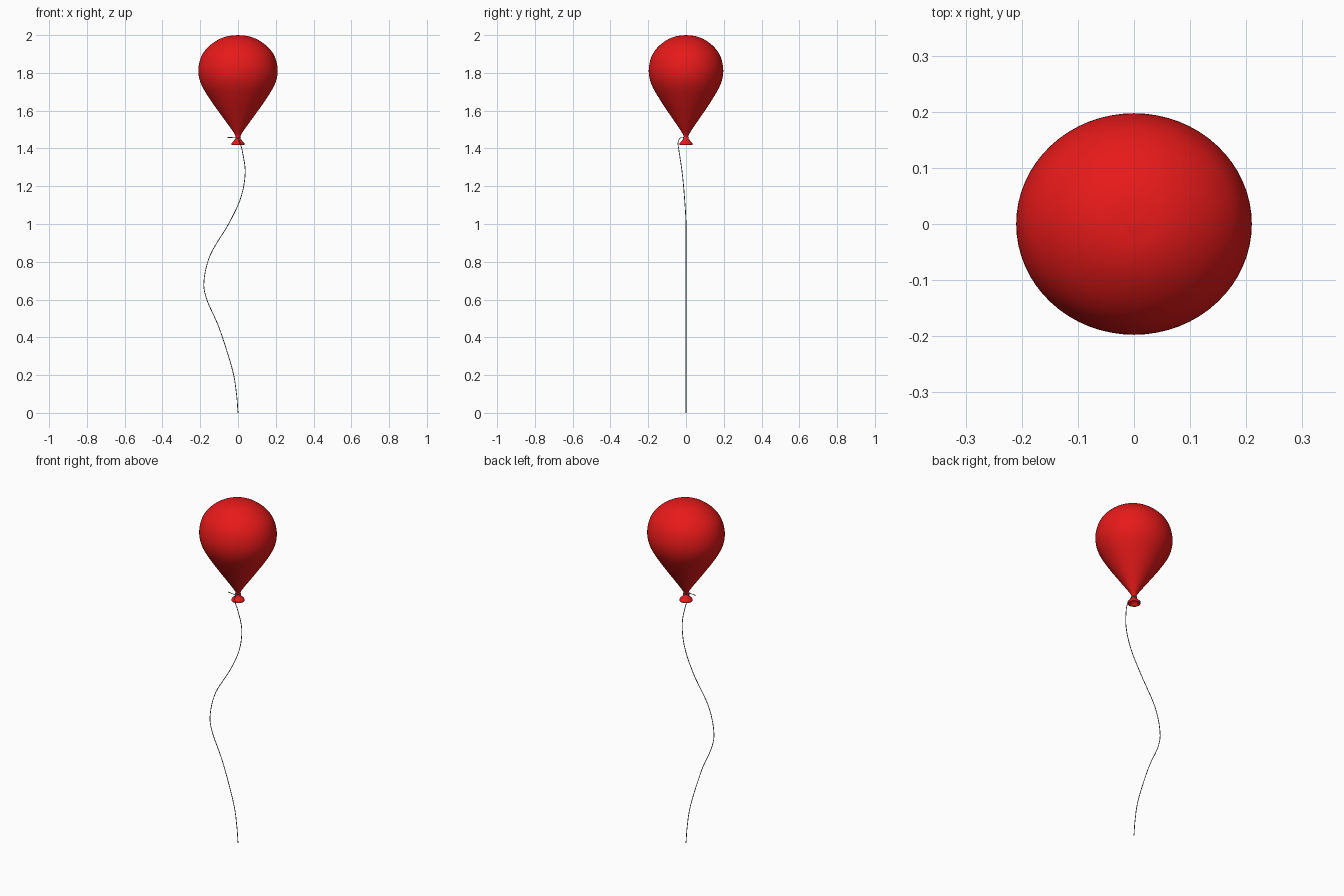
import bpy, bmesh, math
from mathutils import Vector

if "Cube" in bpy.data.objects:
    bpy.data.objects.remove(bpy.data.objects["Cube"])


def material(name, color):
    m = bpy.data.materials.new(name)
    m.diffuse_color = color
    m.use_nodes = True
    m.node_tree.nodes["Principled BSDF"].inputs["Base Color"].default_value = m.diffuse_color
    return m


def smooth_path(pts, steps):
    # Catmull-Rom curve through the given points
    p = [Vector(q) for q in pts]
    p = [2 * p[0] - p[1]] + p + [2 * p[-1] - p[-2]]
    out = []
    for i in range(1, len(p) - 2):
        a, b, c, d = p[i - 1:i + 3]
        for s in range(steps):
            t = s / steps
            out.append(0.5 * (2 * b + (c - a) * t + (2 * a - 5 * b + 4 * c - d) * t * t
                              + (3 * b - a - 3 * c + d) * t ** 3))
    return out + [p[-2]]


def lathe(name, profile, mat, y_scale=1.0, segments=64):
    bm = bmesh.new()
    verts = [bm.verts.new((max(r, 0), 0, z)) for r, z in profile]
    edges = [bm.edges.new(e) for e in zip(verts, verts[1:])]
    bmesh.ops.spin(bm, geom=verts + edges, cent=(0, 0, 0), axis=(0, 0, 1),
                   angle=math.tau, steps=segments)
    bmesh.ops.remove_doubles(bm, verts=bm.verts, dist=0.0002)
    bmesh.ops.recalc_face_normals(bm, faces=bm.faces)
    for v in bm.verts:
        v.co.y *= y_scale
    for f in bm.faces:
        f.smooth = True
    me = bpy.data.meshes.new(name)
    bm.to_mesh(me)
    bm.free()
    me.materials.append(mat)
    ob = bpy.data.objects.new(name, me)
    bpy.context.collection.objects.link(ob)
    return ob


red = material("red rubber", (0.8, 0.01, 0.01, 1))
grey = material("string grey", (0.2, 0.2, 0.22, 1))

# Balloon body: slightly flattened front to back
body = [(0, 2.0), (0.06, 1.993), (0.115, 1.97), (0.165, 1.93), (0.197, 1.88),
        (0.21, 1.81), (0.195, 1.74), (0.148, 1.66), (0.088, 1.575),
        (0.048, 1.52), (0.019, 1.478), (0.012, 1.46)]
lathe("balloon_body", smooth_path(body, 5), red, 0.94)

# Flared lip below the knot, with a hollow underside
lip = [(0.012, 1.46), (0.014, 1.452), (0.023, 1.44), (0.033, 1.429), (0.035, 1.422),
       (0.032, 1.417), (0.025, 1.42), (0.012, 1.432), (0, 1.436)]
lathe("balloon_lip", smooth_path(lip, 4), red)

# String: wavy drop, up over the lip, around the neck, with a short loose tail
path = [(0, 0, 0), (-0.008, 0, 0.1), (-0.03, 0, 0.23), (-0.1, 0, 0.45),
        (-0.165, 0, 0.6), (-0.18, 0, 0.7), (-0.145, 0, 0.84), (-0.05, 0, 1.0),
        (0.015, -0.008, 1.14), (0.038, -0.02, 1.27), (0.024, -0.036, 1.38),
        (0.01, -0.042, 1.43), (0.003, -0.03, 1.455)]
path += [(0.015 * math.sin(a), -0.015 * math.cos(a), 1.456)
         for a in (math.tau * i / 8 for i in range(1, 9))]
path += [(-0.022, -0.016, 1.457), (-0.055, -0.012, 1.458)]
pts = smooth_path(path, 6)
cu = bpy.data.curves.new("string", 'CURVE')
cu.dimensions = '3D'
cu.bevel_depth = 0.002
cu.bevel_resolution = 2
cu.use_fill_caps = True
sp = cu.splines.new('POLY')
sp.points.add(len(pts) - 1)
for q, co in zip(sp.points, pts):
    q.co = (*co, 1)
cu.materials.append(grey)
bpy.context.collection.objects.link(bpy.data.objects.new("string", cu))
